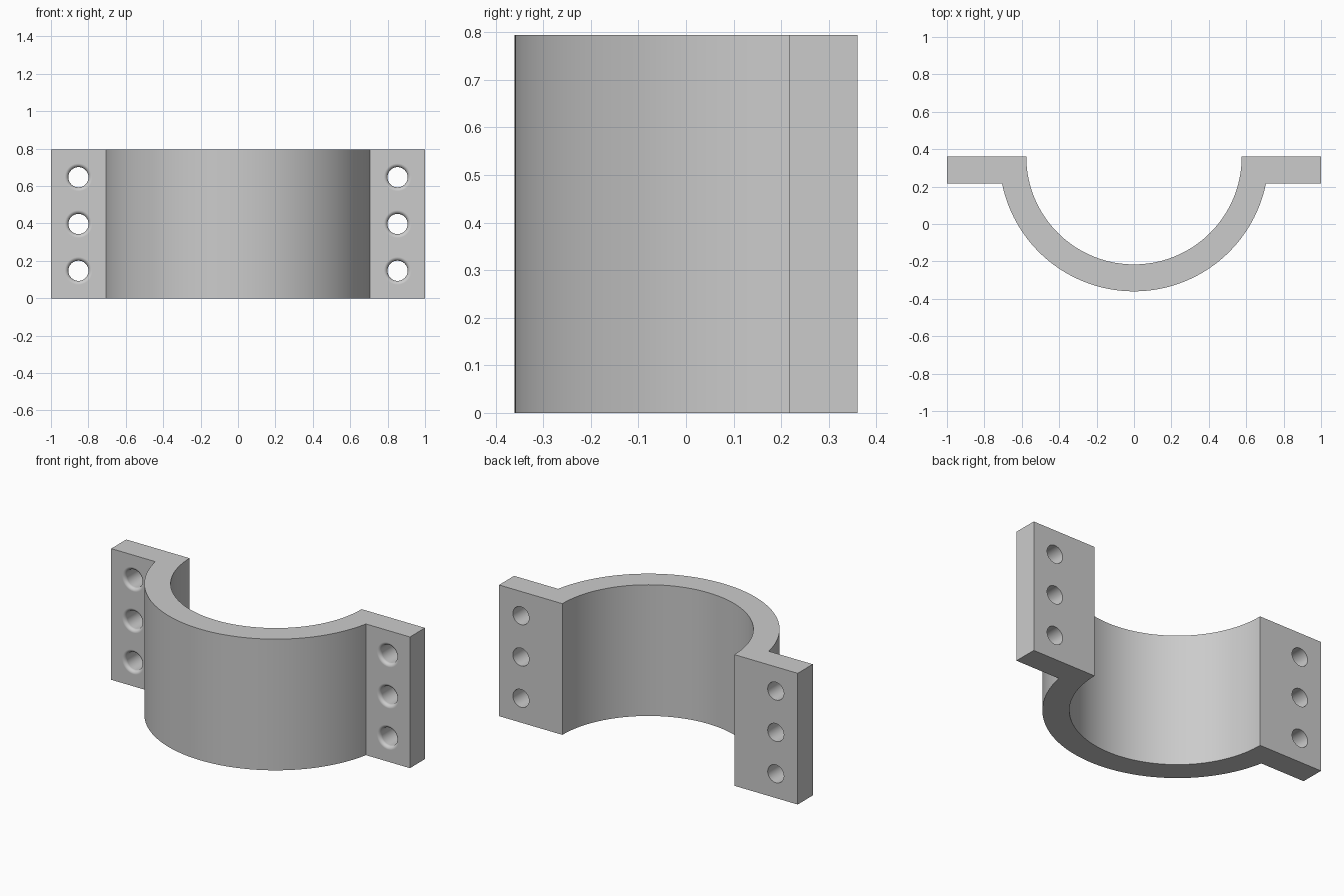
import bpy, bmesh, math
from mathutils import Matrix, Vector

if "Cube" in bpy.data.objects:
    bpy.data.objects.remove(bpy.data.objects["Cube"])

HEIGHT = 0.794
BACK, FRONT = 0.36, 0.216        # flange faces along y
R_OUT, R_IN = 0.72, 0.576        # half ring, centred on the back plane
HOLE_X, HOLE_R, FILLET = 0.853, 0.054, 0.02

grey = bpy.data.materials.new("light grey")
grey.use_nodes = True
grey.diffuse_color = (0.6, 0.6, 0.6, 1)
grey.node_tree.nodes["Principled BSDF"].inputs["Base Color"].default_value = (0.6, 0.6, 0.6, 1)


def make_object(name, bm):
    bmesh.ops.recalc_face_normals(bm, faces=bm.faces)
    mesh = bpy.data.meshes.new(name)
    bm.to_mesh(mesh)
    bm.free()
    mesh.materials.append(grey)
    obj = bpy.data.objects.new(name, mesh)
    bpy.context.collection.objects.link(obj)
    return obj


def arc(radius, start, end, steps):
    angles = [start + (end - start) * i / steps for i in range(steps + 1)]
    return [(radius * math.cos(a), BACK + radius * math.sin(a)) for a in angles]


# Half ring with two flanges, extruded from one outline
dip = math.asin((BACK - FRONT) / R_OUT)
outline = [(-1, BACK), (-1, FRONT)]
outline += arc(R_OUT, -math.pi + dip, -dip, 72)
outline += [(1, FRONT), (1, BACK)]
outline += arc(R_IN, 0, -math.pi, 72)
bm = bmesh.new()
base = bm.faces.new([bm.verts.new((x, y, 0)) for x, y in outline])
top = bmesh.ops.extrude_face_region(bm, geom=[base])["geom"]
bmesh.ops.translate(bm, vec=(0, 0, HEIGHT),
                    verts=[v for v in top if isinstance(v, bmesh.types.BMVert)])
clamp = make_object("half_clamp", bm)

# Bolt hole section (radius, y): straight bore with a rounded front mouth
mouth = []
for i in range(7):
    a = math.pi / 2 * i / 6
    mouth.append(Vector((HOLE_R + FILLET * (1 - math.sin(a)),
                         FRONT + FILLET * (1 - math.cos(a)))))
lip = 2 * mouth[0] - mouth[1]
section = [Vector((lip.x, FRONT - 0.03)), lip] + mouth + [Vector((HOLE_R, BACK + 0.05))]

# All six bolt holes as one cutter
SIDES = 40
bm = bmesh.new()
for side in (-1, 1):
    for level in (-0.25, 0, 0.25):
        centre = Vector((side * HOLE_X, 0, HEIGHT / 2 + level))
        rings = []
        for r, y in section:
            rings.append([bm.verts.new(centre + Matrix.Rotation(math.tau * k / SIDES, 3, 'Y')
                                       @ Vector((r, y, 0))) for k in range(SIDES)])
        for a, b in zip(rings, rings[1:]):
            for k in range(SIDES):
                n = (k + 1) % SIDES
                bm.faces.new((a[k], a[n], b[n], b[k]))
        bm.faces.new(rings[0])
        bm.faces.new(rings[-1])
cutter = make_object("bolt_hole_cutter", bm)
cutter.hide_render = True

# Cut the holes, then smooth the curved walls
bpy.ops.object.select_all(action='DESELECT')
bpy.context.view_layer.objects.active = clamp
clamp.select_set(True)
cut = clamp.modifiers.new("bolt_holes", 'BOOLEAN')
cut.operation = 'DIFFERENCE'
cut.solver = 'EXACT'
cut.object = cutter
bpy.ops.object.modifier_apply(modifier=cut.name)
bpy.data.objects.remove(cutter)
bpy.ops.object.shade_smooth_by_angle(angle=math.radians(30))
flat = clamp.modifiers.new("flat_faces", 'WEIGHTED_NORMAL')
flat.keep_sharp = True
